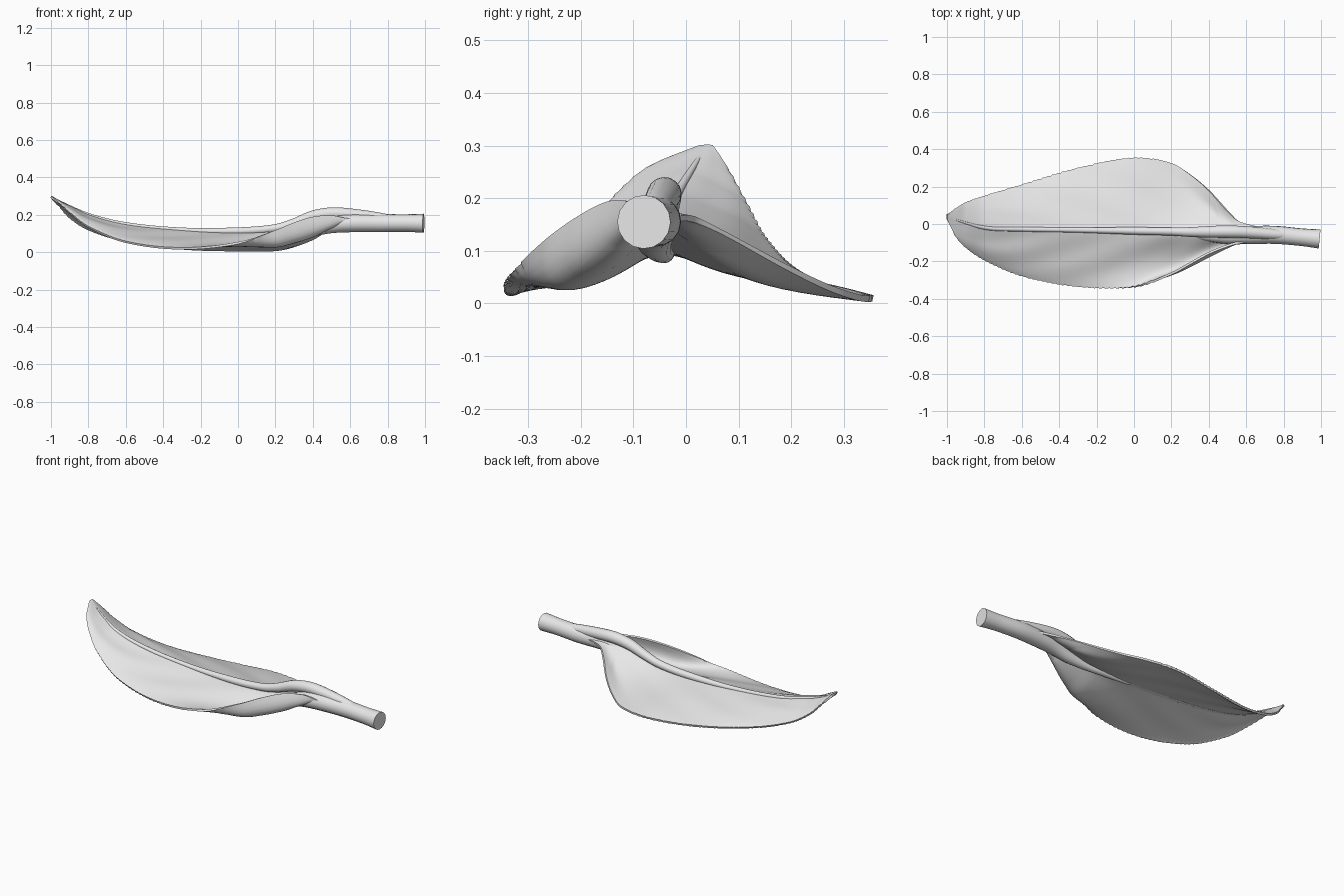
import bpy
import bmesh
import math

cube = bpy.data.objects.get("Cube")
if cube:
    bpy.data.objects.remove(cube)

grey = bpy.data.materials.new("pale_grey")
grey.use_nodes = True
colour = (0.8, 0.8, 0.8, 1)
grey.diffuse_color = colour
grey.node_tree.nodes["Principled BSDF"].inputs["Base Color"].default_value = colour


def sample(rows, x):
    """Smooth interpolation of table rows keyed by their first value."""
    i = 0
    while i < len(rows) - 2 and x > rows[i + 1][0]:
        i += 1
    a, b = rows[i], rows[i + 1]
    before, after = rows[max(i - 1, 0)], rows[min(i + 2, len(rows) - 1)]
    h = b[0] - a[0]
    t = (x - a[0]) / h
    result = []
    for k in range(1, len(a)):
        m0 = (b[k] - before[k]) / (b[0] - before[0]) * h
        m1 = (after[k] - a[k]) / (after[0] - a[0]) * h
        result.append(a[k] * (2 * t**3 - 3 * t**2 + 1) + m0 * (t**3 - 2 * t**2 + t)
                      + b[k] * (3 * t**2 - 2 * t**3) + m1 * (t**3 - t**2))
    return result


def finish(obj, angle):
    bpy.ops.object.select_all(action="DESELECT")
    obj.select_set(True)
    bpy.context.view_layer.objects.active = obj
    bpy.ops.object.convert(target="MESH")
    obj.data.materials.clear()
    obj.data.materials.append(grey)
    bpy.ops.object.shade_smooth_by_angle(angle=math.radians(angle))


def tube(name, rows, steps):
    """Tapered round tube; rows are x, y, z, radius."""
    curve = bpy.data.curves.new(name, "CURVE")
    curve.dimensions = "3D"
    curve.bevel_depth = 1
    curve.bevel_resolution = 6
    curve.use_fill_caps = True
    line = curve.splines.new("POLY")
    line.points.add(steps)
    for i, point in enumerate(line.points):
        x = rows[0][0] + (rows[-1][0] - rows[0][0]) * i / steps
        y, z, r = sample(rows, x)
        point.co = (x, y, z, 1)
        point.radius = max(r, 0.002)
    obj = bpy.data.objects.new(name, curve)
    bpy.context.collection.objects.link(obj)
    finish(obj, 40)


# Blade stations: x, rib y/z, back edge y/z, front edge y/z,
# back sag, front sag, outward roll of the front wall
blade = [
    (-1, .04, .297, .05, .297, .025, .295, 0, 0, 0),
    (-.95, .015, .268, .085, .24, -.07, .255, .005, .005, 0),
    (-.9, -.005, .243, .115, .185, -.125, .21, .008, .01, 0),
    (-.8, -.02, .198, .15, .122, -.193, .135, .01, .013, 0),
    (-.6, -.028, .146, .21, .06, -.278, .055, .012, .01, 0),
    (-.3, -.032, .114, .3, .02, -.336, .02, .005, 0, 0),
    (0, -.037, .1, .355, .01, -.338, .05, 0, -.03, .012),
    (.2, -.04, .107, .325, .012, -.265, .118, -.015, -.085, .04),
    (.3, -.045, .122, .265, .033, -.21, .158, -.025, -.09, .045),
    (.4, -.045, .15, .18, .075, -.155, .188, -.03, -.085, .04),
    (.5, -.048, .178, .07, .135, -.115, .195, -.02, -.055, .022),
    (.56, -.052, .182, .015, .16, -.1, .185, -.005, -.025, .008),
    (.68, -.056, .175, -.02, .16, -.085, .17, 0, 0, 0),
]

bm = bmesh.new()
stations, half = 240, 16
grid = []
for i in range(stations + 1):
    u = i / stations
    x = -1 + 1.68 * (0.6 * u + 0.4 * u * u)
    my, mz, by, bz, fy, fz, bs, fs, roll = sample(blade, x)
    # Fine teeth along the outer two thirds of the margin
    tooth = 0.0045 * (i % 4) / 3 if -0.97 < x < 0.1 else 0
    ring = []
    for j in range(-half, half + 1):
        t = abs(j) / half
        ey, ez = (by, bz) if j > 0 else (fy, fz)
        y = my + (ey - my) * t
        if t == 1:
            y -= math.copysign(tooth, j)
        # Soft lengthwise ripple between the side veins
        ripple = 0.003 * math.sin(14 * x + 9 * t) * math.sin(math.pi * t) * (x < 0.45) * min(1, 3 * (x + 1))
        z = mz + (ez - mz) * t + ripple
        if j > 0:
            z += bs * math.sin(math.pi * t)
        else:
            # The front half forms a trough with a steep, rolled outer wall
            z += fs * math.sin(math.pi * t ** 1.6)
            y -= roll * math.sin(math.pi * t ** 2.5)
        ring.append(bm.verts.new((x, y, z)))
    grid.append(ring)
for a, b in zip(grid, grid[1:]):
    for j in range(2 * half):
        bm.faces.new((a[j], b[j], b[j + 1], a[j + 1]))
mesh = bpy.data.meshes.new("leaf_blade")
bm.to_mesh(mesh)
bm.free()
leaf = bpy.data.objects.new("leaf_blade", mesh)
bpy.context.collection.objects.link(leaf)
shell = leaf.modifiers.new("thickness", "SOLIDIFY")
shell.thickness = 0.012
shell.offset = 0
finish(leaf, 50)

# Raised midrib that arches over the stalk and sinks into it
tube("midrib", [
    (-.98, .03, .285, .004), (-.8, -.02, .2, .01), (-.6, -.028, .149, .012),
    (-.3, -.032, .118, .014), (0, -.037, .113, .02), (.2, -.04, .128, .022),
    (.3, -.043, .155, .026), (.4, -.042, .192, .031), (.5, -.041, .207, .033),
    (.6, -.044, .202, .032), (.75, -.055, .185, .028), (.88, -.065, .165, .02),
], 90)

# Thick stalk, narrowing as it runs under the blade
tube("stalk", [
    (0, -.037, .095, .008), (.2, -.04, .095, .018), (.3, -.05, .102, .024),
    (.4, -.06, .12, .034), (.5, -.063, .146, .044), (.6, -.06, .155, .048),
    (.75, -.058, .156, .048), (.9, -.071, .156, .047), (.992, -.08, .155, .051),
], 60)
